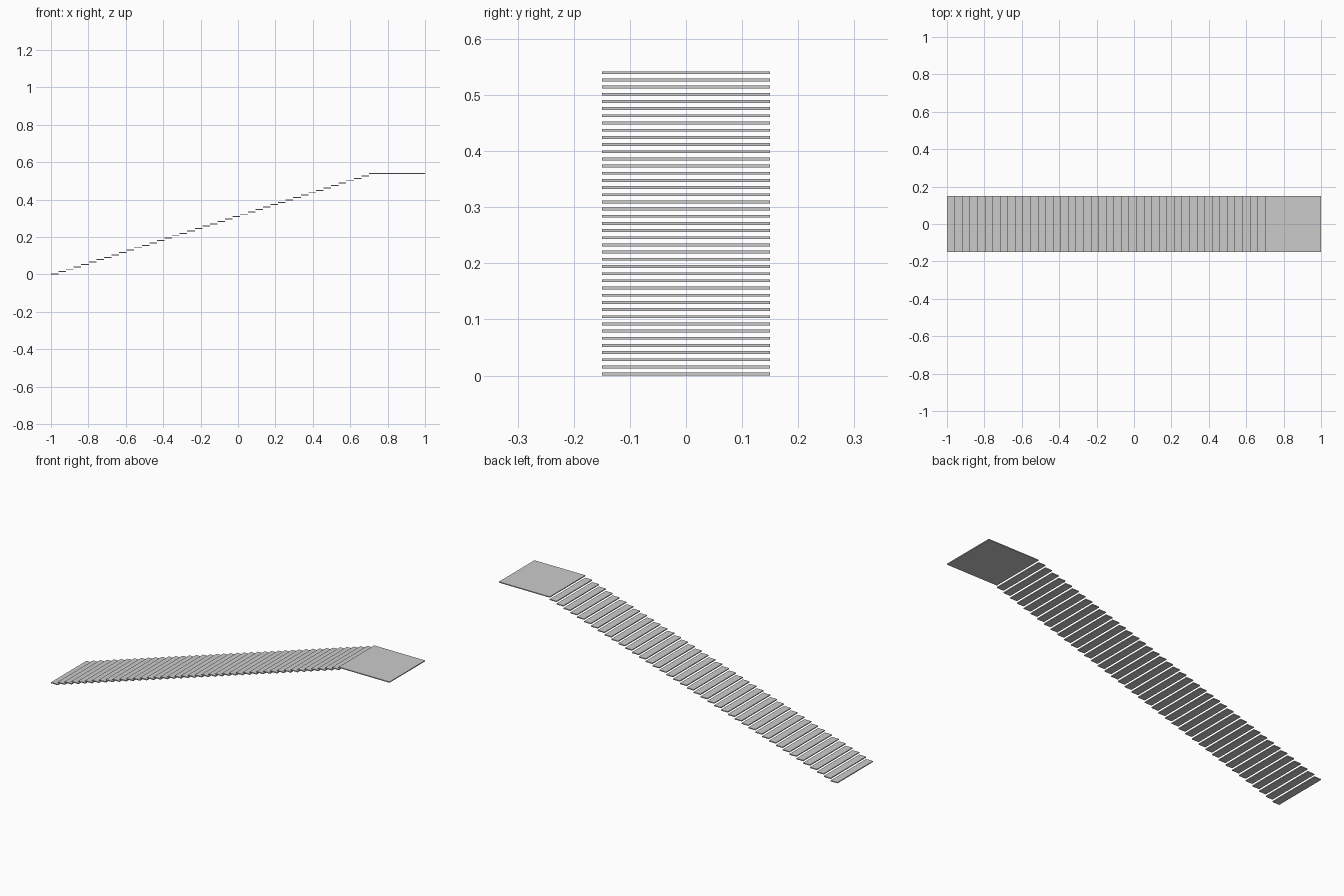
import bpy

cube = bpy.data.objects.get("Cube")
if cube:
    bpy.data.objects.remove(cube, do_unlink=True)

STEPS = 42
WIDTH = 0.30
LANDING = 0.30
HEIGHT = 0.542
THICK = 0.005
RUN = (2.0 - LANDING) / STEPS
RISE = (HEIGHT - THICK) / STEPS

grey = bpy.data.materials.new("light_grey")
grey.use_nodes = True
colour = (0.6, 0.6, 0.6, 1.0)
grey.diffuse_color = colour
grey.node_tree.nodes["Principled BSDF"].inputs["Base Color"].default_value = colour


def slab(name, x, z, length):
    """Flat box starting at x, with its underside at z."""
    bpy.ops.mesh.primitive_cube_add(size=1, location=(x + length / 2, 0, z + THICK / 2))
    ob = bpy.context.object
    ob.name = name
    ob.scale = (length, WIDTH, THICK)
    bpy.ops.object.transform_apply(location=False, rotation=False, scale=True)
    ob.data.materials.append(grey)
    return ob


# Flight of floating treads, rising towards +x
treads = slab("stair_treads", -1.0, 0.0, RUN)
flight = treads.modifiers.new("flight", "ARRAY")
flight.count = STEPS
flight.use_relative_offset = False
flight.use_constant_offset = True
flight.constant_offset_displace = (RUN, 0, RISE)

# Square landing at the top
slab("landing", 1.0 - LANDING, HEIGHT - THICK, LANDING)
